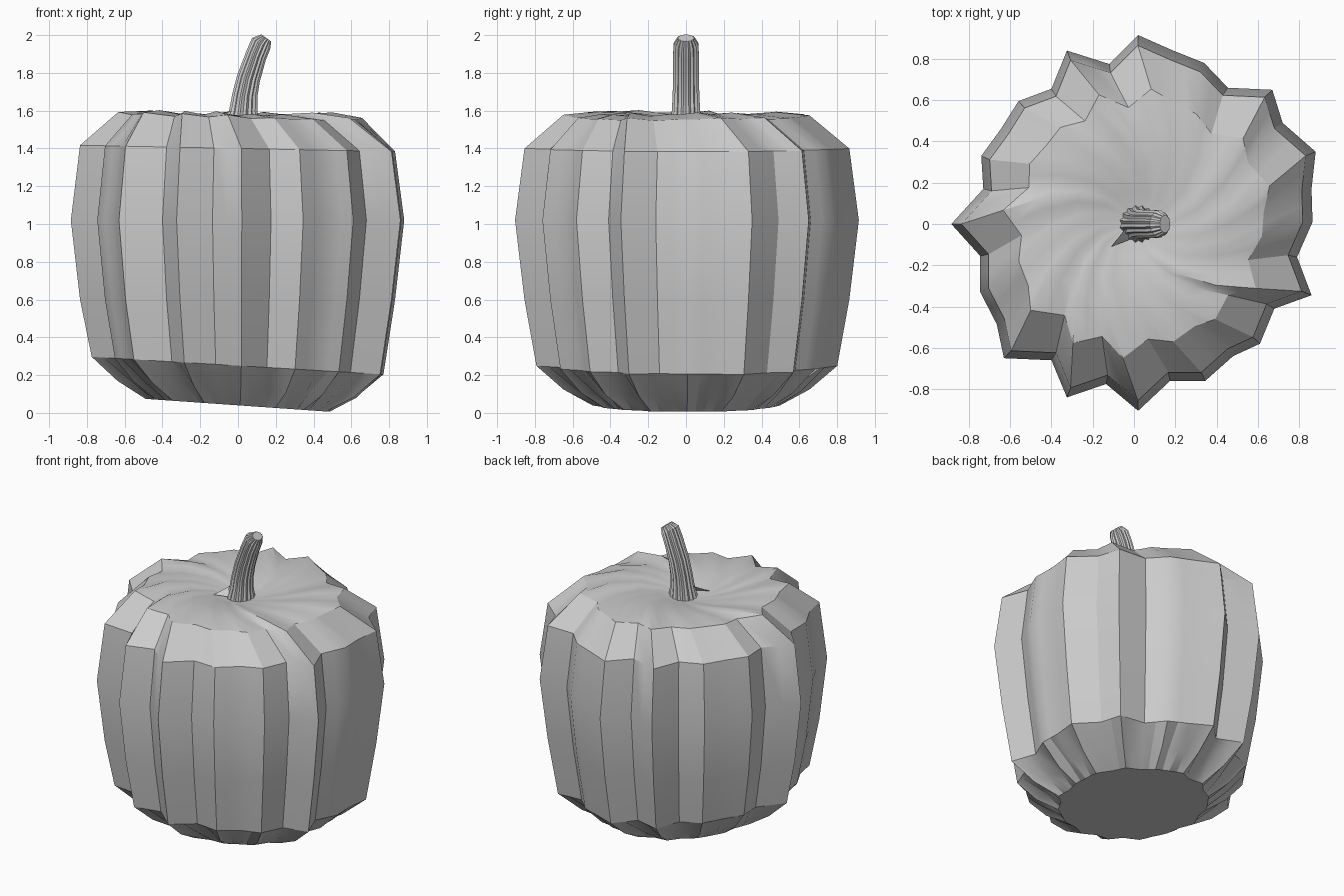
import bpy, bmesh, math
from mathutils import Vector

if "Cube" in bpy.data.objects:
    bpy.data.objects.remove(bpy.data.objects["Cube"])

grey = bpy.data.materials.new("plain_grey")
grey.diffuse_color = (0.6, 0.6, 0.6, 1)
grey.use_nodes = True
grey.node_tree.nodes["Principled BSDF"].inputs["Base Color"].default_value = grey.diffuse_color


def loft(name, rings, smooth_angle):
    """Skin a stack of equal-length rings and close both ends with fans."""
    bm = bmesh.new()
    vs = [[bm.verts.new(p) for p in ring] for ring in rings]
    n = len(rings[0])
    for a, b in zip(vs, vs[1:]):
        for i in range(n):
            j = (i + 1) % n
            bm.faces.new((a[i], a[j], b[j], b[i]))
    for ring in (vs[0], vs[-1]):
        c = bm.verts.new(sum((v.co for v in ring), Vector()) / n)
        for i in range(n):
            bm.faces.new((ring[i], ring[(i + 1) % n], c))
    bmesh.ops.recalc_face_normals(bm, faces=bm.faces)
    me = bpy.data.meshes.new(name)
    bm.to_mesh(me)
    bm.free()
    me.materials.append(grey)
    ob = bpy.data.objects.new(name, me)
    bpy.context.collection.objects.link(ob)
    bpy.ops.object.select_all(action='DESELECT')
    ob.select_set(True)
    bpy.context.view_layer.objects.active = ob
    bpy.ops.object.shade_smooth_by_angle(angle=math.radians(smooth_angle))
    return ob


# Body: irregular ribbed outline at the widest level
outline = [(.02, .915), (.19, .84), (.34, .78), (.455, .66), (.67, .65), (.72, .49),
           (.88, .35), (.86, .17), (.865, .01), (.79, -.16), (.86, -.345), (.68, -.41),
           (.61, -.58), (.48, -.64), (.345, -.76), (.175, -.76), (.02, -.905),
           (-.135, -.775), (-.325, -.84), (-.40, -.66), (-.63, -.65), (-.665, -.485),
           (-.745, -.33), (-.745, -.155), (-.885, 0), (-.73, .17), (-.74, .33),
           (-.645, .46), (-.56, .595), (-.40, .655), (-.325, .84), (-.12, .775)]
pts = []
for i, p in enumerate(outline):
    q = outline[(i + 1) % len(outline)]
    pts += [p, ((p[0] + q[0]) / 2, (p[1] + q[1]) / 2)]
MEAN = 0.81

# scale, height, rib strength, twist (deg), height slope in x, crease of midpoints, rib height
levels = [(.58, .04, .45, 0, -.07, 1, 0),
          (.74, .125, .7, 0, -.07, .92, 0),
          (.875, .25, 1, 0, -.06, 1, 0),
          (.945, .60, 1, 0, 0, 1, 0),
          (1.0, 1.02, 1, 0, 0, 1, 0),
          (.945, 1.40, 1, 0, -.02, 1, 0),
          (.72, 1.565, 1, -6, -.03, 1, .12),
          (.54, 1.58, .9, -15, -.02, 1, .15),
          (.36, 1.57, .6, -27, -.01, 1, .1),
          (.20, 1.55, .3, -40, 0, 1, .03),
          (.08, 1.525, 0, -45, 0, 1, 0)]
rings = []
for f, z, k, tw, slope, crease, lift in levels:
    ring = []
    for i, (x, y) in enumerate(pts):
        r0 = math.hypot(x, y)
        a = math.atan2(y, x) + math.radians(tw)
        r = f * (MEAN + (r0 - MEAN) * k)
        if i % 2:
            r *= crease
        px, py = r * math.cos(a), r * math.sin(a)
        ring.append((px, py, max(0, z + slope * px + lift * (r0 - MEAN))))
    rings.append(ring)
loft("pumpkin_body", rings, 28)

# Stem: ribbed tube leaning to +x; x, z, half width, half depth, tilt (deg)
path = [(.02, 1.50, .095, .095, 0), (.028, 1.60, .074, .074, 4), (.036, 1.68, .066, .07, 8),
        (.055, 1.77, .062, .068, 14), (.095, 1.89, .056, .068, 24),
        (.122, 1.955, .056, .064, 32), (.15, 1.985, .032, .045, 36)]
N = 32
stem = []
for cx, cz, hw, hd, tilt in path:
    t = math.radians(tilt)
    ring = []
    for i in range(N):
        a = math.tau * i / N
        m = 1.03 if i % 2 else .90
        u, v = hw * m * math.cos(a), hd * m * math.sin(a)
        ring.append((cx + u * math.cos(t), v, cz - u * math.sin(t)))
    stem.append(ring)
loft("stem", stem, 28)

# Small torn flap at the foot of the stem
bm = bmesh.new()
f = [bm.verts.new(p) for p in ((-.11, -.11, 1.55), (-.02, -.075, 1.545), (-.04, -.02, 1.60))]
bm.faces.new(f)
me = bpy.data.meshes.new("stem_flap")
bm.to_mesh(me)
bm.free()
me.materials.append(grey)
flap = bpy.data.objects.new("stem_flap", me)
bpy.context.collection.objects.link(flap)
